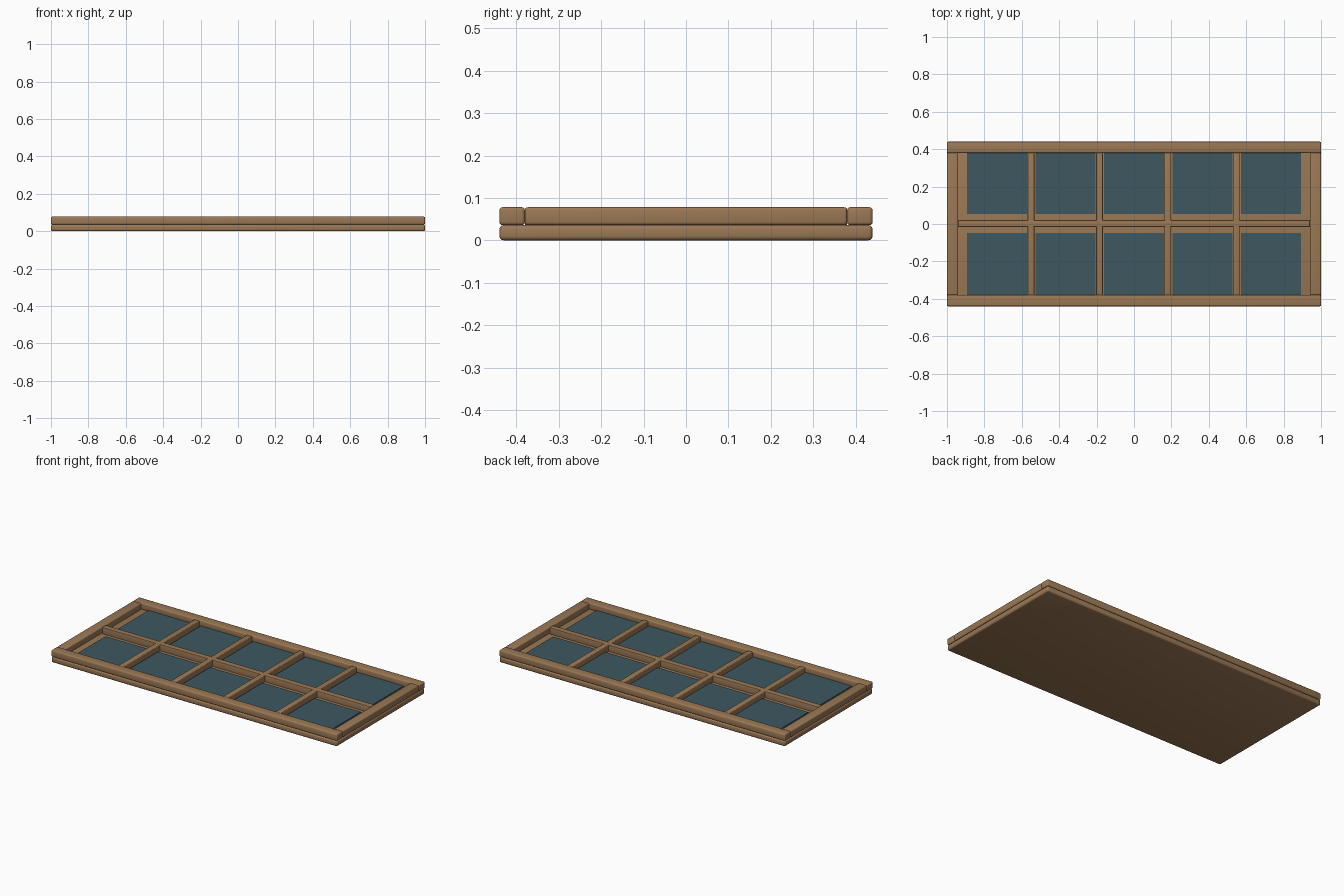
import bpy
import math

cube = bpy.data.objects.get("Cube")
if cube:
    bpy.data.objects.remove(cube, do_unlink=True)


def material(name, color):
    mat = bpy.data.materials.new(name)
    mat.use_nodes = True
    mat.diffuse_color = (*color, 1)
    bsdf = mat.node_tree.nodes["Principled BSDF"]
    bsdf.inputs["Base Color"].default_value = (*color, 1)
    bsdf.inputs["Roughness"].default_value = 0.7
    return mat


wood = material("warm wood", (0.33, 0.19, 0.09))
glass = material("slate blue glass", (0.047, 0.098, 0.117))


def box(name, low, high, mat, bevel=0.0):
    """Box between two corners, with softly rounded edges."""
    centre = [(a + b) / 2 for a, b in zip(low, high)]
    bpy.ops.mesh.primitive_cube_add(size=1, location=centre)
    obj = bpy.context.object
    obj.name = name
    obj.scale = [b - a for a, b in zip(low, high)]
    bpy.ops.object.transform_apply(location=False, rotation=False, scale=True)
    obj.data.materials.append(mat)
    if bevel:
        mod = obj.modifiers.new("Rounded edges", "BEVEL")
        mod.width = bevel
        mod.segments = 3
        bpy.ops.object.modifier_apply(modifier=mod.name)
        bpy.ops.object.shade_smooth_by_angle(angle=math.radians(40))
    return obj


half_x, half_y = 1.0, 0.44
rail = 0.06
base_top, frame_top = 0.036, 0.078
inner_x, inner_y = half_x - rail, half_y - rail
pitch = 0.366

# Backing board
box("backing_board", (-half_x, -half_y, 0), (half_x, half_y, base_top), wood, 0.01)

# Outer frame
for side, label in ((-1, "front"), (1, "back")):
    y = side * (half_y - rail / 2)
    box(label + "_rail", (-half_x, y - rail / 2, base_top),
        (half_x, y + rail / 2, frame_top), wood, 0.007)
for side, label in ((-1, "right"), (1, "left")):
    x = side * (half_x - rail / 2)
    box(label + "_rail", (x - rail / 2, -inner_y, base_top),
        (x + rail / 2, inner_y, frame_top), wood, 0.007)

# Glazing bars
box("centre_bar", (-inner_x, -0.016, base_top - 0.005),
    (inner_x, 0.021, 0.076), wood, 0.004)
for i in range(4):
    x = (i - 1.5) * pitch - 0.002
    box(f"cross_bar_{i + 1}", (x - 0.018, -inner_y, base_top - 0.005),
        (x + 0.018, inner_y, 0.075), wood, 0.004)

# Window panes
for row, (low, high) in enumerate(((-inner_y, -0.048), (0.053, inner_y))):
    for i in range(5):
        x = (i - 2) * pitch
        box(f"pane_{row + 1}_{i + 1}", (x - 0.161, low, base_top - 0.001),
            (x + 0.161, high, base_top + 0.008), glass)
